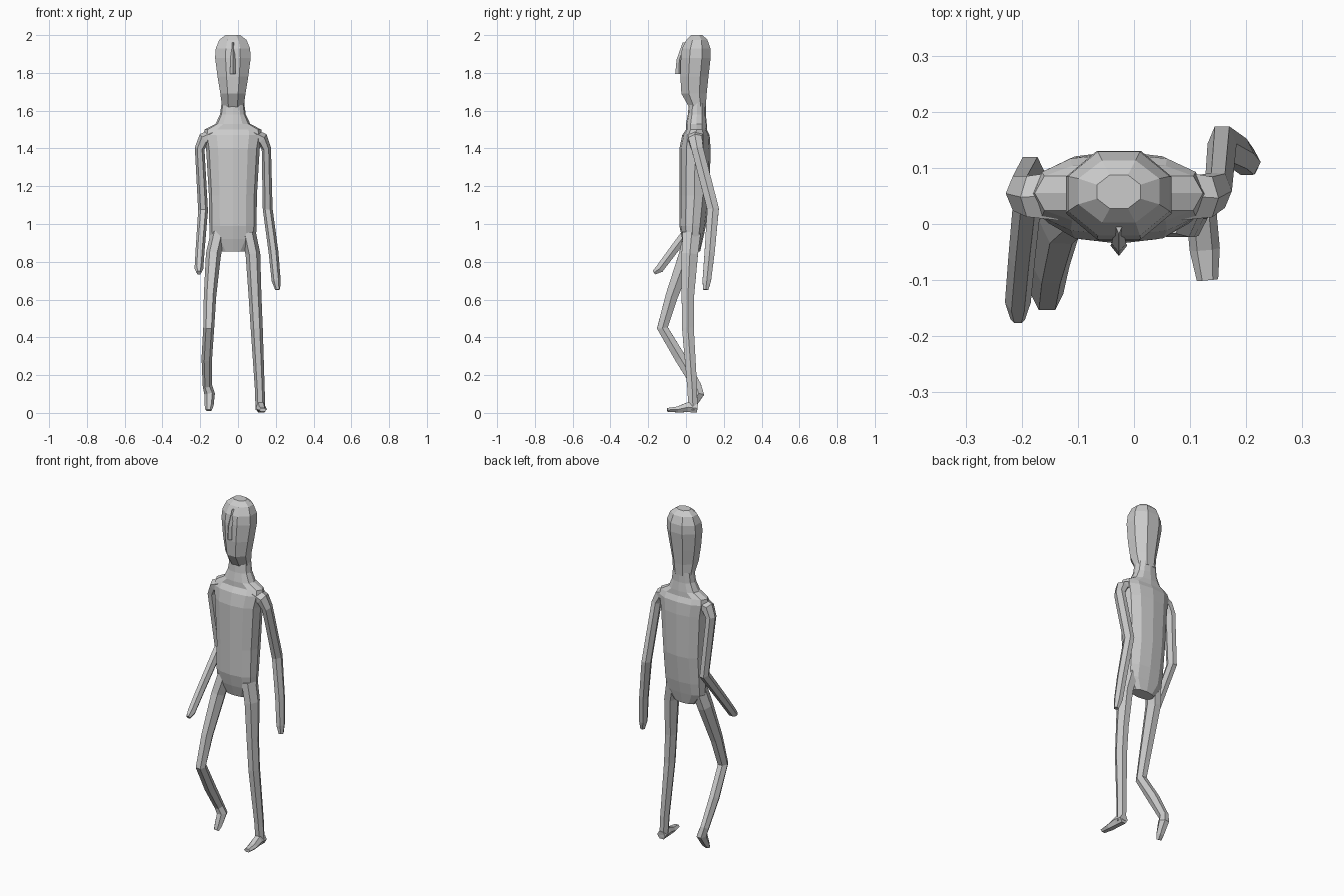
import bpy, math
from mathutils import Vector

CX = -0.027  # body centre line


def make(name, rings):
    """Skin a list of vertex rings into a closed flat-shaded mesh."""
    n = len(rings[0])
    verts = [p for r in rings for p in r]
    faces = [list(range(n))[::-1], list(range(len(verts) - n, len(verts)))]
    for i in range(len(rings) - 1):
        for j in range(n):
            k = (j + 1) % n
            faces.append([i * n + j, i * n + k, (i + 1) * n + k, (i + 1) * n + j])
    me = bpy.data.meshes.new(name)
    me.from_pydata(verts, [], faces)
    ob = bpy.data.objects.new(name, me)
    bpy.context.collection.objects.link(ob)
    bpy.context.view_layer.objects.active = ob
    ob.select_set(True)
    bpy.ops.object.mode_set(mode='EDIT')
    bpy.ops.mesh.select_all(action='SELECT')
    bpy.ops.mesh.normals_make_consistent(inside=False)
    bpy.ops.object.mode_set(mode='OBJECT')
    ob.select_set(False)
    return ob


def stack(name, secs, n, power=1.0, turn=0.0):
    """Horizontal sections: (z, half width, front y, back y)."""
    def sp(v):
        return math.copysign(abs(v) ** power, v) if abs(v) > 1e-6 else 0
    rings = []
    for z, rx, y0, y1 in secs:
        ang = [2 * math.pi * (j + turn) / n for j in range(n)]
        rings.append([(CX + rx * sp(math.cos(a)),
                       (y0 + y1) / 2 + (y1 - y0) / 2 * sp(math.sin(a)), z) for a in ang])
    return make(name, rings)


def limb(name, path, n=6):
    """Tube along a path: (x, y, z, half width, half depth)."""
    pts = [Vector(p[:3]) for p in path]
    rings = []
    for i, (p, s) in enumerate(zip(pts, path)):
        t = Vector()
        if i > 0:
            t += (p - pts[i - 1]).normalized()
        if i < len(pts) - 1:
            t += (pts[i + 1] - p).normalized()
        t.normalize()
        b = t.cross(Vector((1, 0, 0))).normalized()
        a = b.cross(t)
        rings.append([p + a * s[3] * math.cos(2 * math.pi * j / n)
                      + b * s[4] * math.sin(2 * math.pi * j / n) for j in range(n)])
    return make(name, rings)


# torso with sloping shoulders and neck
stack("torso", [(0.855, 0.07, 0.0, 0.075), (0.92, 0.122, -0.02, 0.09),
                (0.99, 0.125, -0.035, 0.105), (1.15, 0.127, -0.035, 0.125),
                (1.40, 0.142, -0.035, 0.13), (1.47, 0.155, -0.02, 0.125),
                (1.50, 0.15, 0.0, 0.11), (1.53, 0.092, 0.0, 0.11),
                (1.58, 0.068, 0.01, 0.105), (1.64, 0.06, 0.015, 0.105)], 12, 0.85)

# head and nose
stack("head", [(1.62, 0.062, 0.012, 0.108), (1.69, 0.072, -0.03, 0.115),
               (1.78, 0.088, -0.036, 0.125), (1.88, 0.102, -0.034, 0.137),
               (1.93, 0.098, -0.027, 0.135), (1.975, 0.078, -0.002, 0.118),
               (2.0, 0.042, 0.025, 0.09)], 8, 1.0, 0.5)
stack("nose", [(1.795, 0.015, -0.057, -0.02), (1.87, 0.013, -0.05, -0.02),
               (1.96, 0.006, -0.018, 0.01)], 4)

# arms: one swung forward, one hanging back
limb("forward_arm", [(-0.13, 0.05, 1.465, 0.04, 0.05), (-0.18, 0.05, 1.45, 0.034, 0.042),
                     (-0.203, 0.055, 1.40, 0.026, 0.036), (-0.185, 0.092, 1.07, 0.026, 0.033),
                     (-0.20, -0.06, 0.87, 0.024, 0.027), (-0.207, -0.14, 0.763, 0.023, 0.025),
                     (-0.207, -0.17, 0.742, 0.013, 0.013)])
limb("back_arm", [(0.08, 0.05, 1.465, 0.04, 0.05), (0.128, 0.05, 1.45, 0.034, 0.042),
                  (0.15, 0.06, 1.40, 0.025, 0.036), (0.157, 0.143, 1.08, 0.026, 0.036),
                  (0.188, 0.125, 0.85, 0.026, 0.031), (0.202, 0.11, 0.70, 0.024, 0.026),
                  (0.21, 0.104, 0.652, 0.013, 0.016)])

# bent leg with hanging foot
limb("bent_leg", [(-0.105, 0.03, 0.95, 0.04, 0.05), (-0.13, 0.005, 0.84, 0.04, 0.048),
                  (-0.148, -0.075, 0.62, 0.033, 0.038), (-0.155, -0.125, 0.45, 0.029, 0.033),
                  (-0.165, -0.03, 0.29, 0.028, 0.034), (-0.162, 0.055, 0.145, 0.025, 0.029),
                  (-0.15, 0.066, 0.10, 0.028, 0.034), (-0.153, 0.035, 0.04, 0.024, 0.021),
                  (-0.156, 0.02, 0.014, 0.017, 0.01)])

# standing leg and foot
limb("standing_leg", [(0.055, 0.03, 0.95, 0.04, 0.055), (0.079, 0.02, 0.84, 0.039, 0.05),
                      (0.09, 0.01, 0.62, 0.034, 0.038), (0.099, 0.01, 0.45, 0.032, 0.036),
                      (0.115, 0.033, 0.13, 0.026, 0.03), (0.119, 0.037, 0.015, 0.026, 0.027)])
limb("standing_foot", [(0.12, 0.06, 0.024, 0.026, 0.026), (0.121, 0.01, 0.03, 0.027, 0.03),
                       (0.126, -0.045, 0.018, 0.027, 0.018), (0.131, -0.10, 0.016, 0.019, 0.011)])
